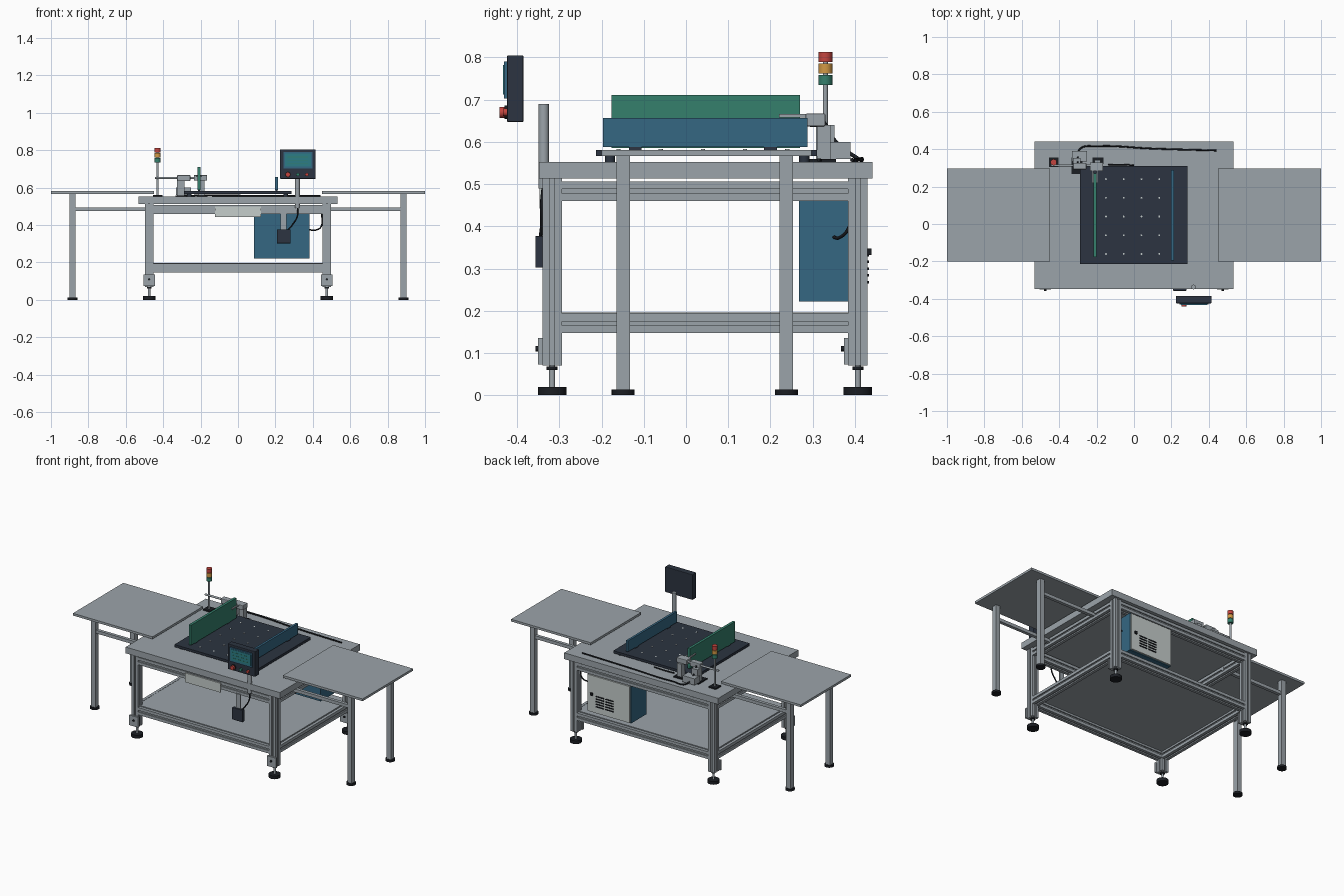
import bpy, bmesh, math
from mathutils import Vector, Matrix

if "Cube" in bpy.data.objects:
    bpy.data.objects.remove(bpy.data.objects["Cube"])


def mat(name, r, g, b):
    m = bpy.data.materials.new(name)
    m.diffuse_color = (r, g, b, 1)
    m.use_nodes = True
    m.node_tree.nodes["Principled BSDF"].inputs["Base Color"].default_value = m.diffuse_color
    return m


GREY = mat("steel grey", 0.33, 0.37, 0.40)
WHITE = mat("panel white", 0.56, 0.61, 0.60)
DARK = mat("dark slate", 0.025, 0.034, 0.052)
BLACK = mat("rubber black", 0.011, 0.013, 0.017)
BLUE = mat("cabinet blue", 0.035, 0.135, 0.225)
GREEN = mat("fence green", 0.035, 0.215, 0.15)
RED = mat("signal red", 0.55, 0.06, 0.05)
AMBER = mat("signal amber", 0.65, 0.32, 0.06)
TEAL = mat("screen teal", 0.025, 0.20, 0.24)


def finish(name, bm, material):
    bmesh.ops.recalc_face_normals(bm, faces=bm.faces[:])
    me = bpy.data.meshes.new(name)
    bm.to_mesh(me)
    bm.free()
    ob = bpy.data.objects.new(name, me)
    bpy.context.collection.objects.link(ob)
    me.materials.append(material)
    return ob


def box(name, x, y, z, material, bevel=0.0):
    """Box from (min, max) ranges."""
    bm = bmesh.new()
    size = [r[1] - r[0] for r in (x, y, z)]
    mid = [(r[1] + r[0]) / 2 for r in (x, y, z)]
    bmesh.ops.create_cube(bm, size=1, matrix=Matrix.Translation(mid) @ Matrix.Diagonal((*size, 1)))
    ob = finish(name, bm, material)
    if bevel:
        mod = ob.modifiers.new("edge", "BEVEL")
        mod.width, mod.segments = bevel, 2
    return ob


def rod(name, a, b, r, material, sides=24):
    """Cylinder between two points."""
    a, b = Vector(a), Vector(b)
    bm = bmesh.new()
    rot = (b - a).to_track_quat("Z", "Y").to_matrix().to_4x4()
    bmesh.ops.create_cone(bm, cap_ends=True, segments=sides, radius1=r, radius2=r,
                          depth=(b - a).length, matrix=Matrix.Translation((a + b) / 2) @ rot)
    for f in bm.faces:
        f.smooth = len(f.verts) == 4
    for e in bm.edges:
        e.smooth = all(len(f.verts) == 4 for f in e.link_faces)
    return finish(name, bm, material)


def extrusion(name, a, b, w=0.046):
    """Slotted square aluminium profile between two points."""
    a, b = Vector(a), Vector(b)
    h, s, d = w / 2, w * 0.11, w * 0.16
    side = [(h, -h), (h, -s), (h - d, -s), (h - d, s), (h, s)]
    bm = bmesh.new()
    vs = []
    for k in range(4):
        c, n = round(math.cos(k * math.pi / 2)), round(math.sin(k * math.pi / 2))
        vs += [bm.verts.new((c * p - n * q, n * p + c * q, 0)) for p, q in side]
    face = bm.faces.new(vs)
    out = bmesh.ops.extrude_face_region(bm, geom=[face])["geom"]
    bmesh.ops.translate(bm, vec=(0, 0, (b - a).length),
                        verts=[v for v in out if isinstance(v, bmesh.types.BMVert)])
    rot = (b - a).to_track_quat("Z", "Y").to_matrix().to_4x4()
    bm.transform(Matrix.Translation(a) @ rot)
    return finish(name, bm, GREY)


def cable(name, pts, r=0.004):
    cu = bpy.data.curves.new(name, "CURVE")
    cu.dimensions = "3D"
    cu.bevel_depth, cu.bevel_resolution, cu.resolution_u = r, 2, 6
    cu.use_fill_caps = True
    sp = cu.splines.new("BEZIER")
    sp.bezier_points.add(len(pts) - 1)
    for bp, p in zip(sp.bezier_points, pts):
        bp.co = p
        bp.handle_left_type = bp.handle_right_type = "AUTO"
    ob = bpy.data.objects.new(name, cu)
    bpy.context.collection.objects.link(ob)
    cu.materials.append(BLACK)


# Main frame: legs, levelling feet, brackets, rails
LX, YF, YB = 0.475, -0.317, 0.407
for x in (-LX, LX):
    for y in (YF, YB):
        extrusion("frame_leg", (x, y, 0.07), (x, y, 0.513))
        rod("foot_pad", (x, y, 0), (x, y, 0.02), 0.034, BLACK)
        rod("foot_stem", (x, y, 0.02), (x, y, 0.07), 0.007, GREY)
        rod("foot_nut", (x, y, 0.06), (x, y, 0.068), 0.013, BLACK, 6)
        box("foot_bracket", (x - 0.031, x + 0.031), (y - 0.033, y - 0.022), (0.073, 0.136), GREY)
        rod("bracket_bolt", (x, y - 0.04, 0.11), (x, y - 0.032, 0.11), 0.006, BLACK, 12)
    for z in (0.170, 0.483):
        extrusion("side_rail", (x, YF + 0.023, z), (x, YB - 0.023, z))
for y in (YF, YB):
    for z in (0.170, 0.483):
        extrusion("long_rail", (-LX + 0.023, y, z), (LX - 0.023, y, z))
box("lower_shelf", (-0.475, 0.475), (-0.317, 0.407), (0.187, 0.196), GREY)
box("table_top", (-0.532, 0.532), (-0.348, 0.442), (0.513, 0.552), GREY)
box("front_plate", (-0.122, 0.122), (-0.347, -0.34), (0.442, 0.5), WHITE)

# Side tables
for s in (-1, 1):
    box("side_table_top", sorted((s * 0.45, s * 1.0)), (-0.2, 0.297), (0.567, 0.581), GREY)
    for y in (-0.149, 0.238):
        box("side_table_leg", (s * 0.885 - 0.015, s * 0.885 + 0.015), (y - 0.016, y + 0.016),
            (0.012, 0.567), GREY)
        rod("side_table_foot", (s * 0.885, y, 0), (s * 0.885, y, 0.013), 0.027, BLACK)
        box("side_table_rail", sorted((s * 0.45, s * 0.871)), (y - 0.01, y + 0.01),
            (0.475, 0.495), GREY)

# Work plate with transfer balls
box("work_plate", (-0.29, 0.285), (-0.213, 0.31), (0.566, 0.581), DARK)
for x in (-0.26, 0.255):
    for y in (-0.18, 0.28):
        rod("plate_standoff", (x, y, 0.552), (x, y, 0.566), 0.012, DARK)
for i in range(4):
    for j in range(5):
        x, y = -0.15 + i * 0.095, -0.16 + j * 0.1
        rod("transfer_ball", (x, y, 0.581), (x, y, 0.583), 0.005, WHITE, 10)

# Fences
box("green_fence", (-0.216, -0.2), (-0.177, 0.27), (0.586, 0.711), GREEN)
box("blue_fence", (0.199, 0.213), (-0.196, 0.288), (0.588, 0.656), BLUE)
for x, y0, y1 in ((-0.208, -0.12, 0.2), (0.206, -0.12, 0.2)):
    for y in (y0, y1):
        box("fence_foot", (x - 0.006, x + 0.006), (y - 0.015, y + 0.015), (0.581, 0.589), DARK)

# Signal tower
TX, TY = -0.43, 0.33
box("tower_base", (TX - 0.025, TX + 0.025), (TY - 0.025, TY + 0.025), (0.552, 0.56), BLACK)
rod("tower_pole", (TX, TY, 0.56), (TX, TY, 0.812), 0.006, GREY)
for z, m in ((0.735, GREEN), (0.762, AMBER), (0.789, RED)):
    rod("signal_lamp", (TX, TY, z), (TX, TY, z + 0.024), 0.0165, m)

# Fence actuator
box("actuator_base", (-0.335, -0.275), (0.268, 0.355), (0.552, 0.559), BLACK)
box("actuator_column", (-0.325, -0.285), (0.308, 0.352), (0.559, 0.64), GREY)
box("actuator_motor", (-0.332, -0.25), (0.335, 0.39), (0.56, 0.6), GREY)
box("actuator_body", (-0.325, -0.255), (0.292, 0.327), (0.635, 0.667), GREY, 0.004)
rod("slide_rod", (-0.445, 0.313, 0.652), (-0.165, 0.313, 0.652), 0.006, GREY)
box("slide_carriage", (-0.235, -0.165), (0.283, 0.33), (0.637, 0.667), GREY, 0.003)
box("second_base", (-0.222, -0.162), (0.32, 0.355), (0.552, 0.559), BLACK)
box("second_column", (-0.21, -0.178), (0.31, 0.342), (0.559, 0.64), GREY)
for x in (-0.224, -0.2):
    box("fence_arm", (x, x + 0.008) if x > -0.21 else (x, x + 0.007),
        (0.22, 0.284), (0.658, 0.666), GREY)
cable("actuator_cable", [(-0.3, 0.325, 0.65), (-0.3, 0.355, 0.6), (-0.285, 0.405, 0.562),
                         (-0.2, 0.416, 0.56), (0.1, 0.403, 0.557), (0.44, 0.393, 0.557)], 0.0045)
cable("plate_cable", [(-0.14, 0.316, 0.557), (-0.08, 0.318, 0.557), (0.0, 0.314, 0.557)])

# Control panel on a post
rod("panel_post", (0.318, -0.337, 0.49), (0.318, -0.337, 0.69), 0.0125, GREY)
box("panel_case", (0.225, 0.415), (-0.424, -0.385), (0.647, 0.805), DARK, 0.003)
box("panel_screen", (0.243, 0.397), (-0.431, -0.424), (0.703, 0.79), BLUE)
box("screen_window", (0.25, 0.39), (-0.433, -0.431), (0.712, 0.782), TEAL)
for k in range(3):
    box("screen_row", (0.265, 0.375), (-0.434, -0.433), (0.726 + k * 0.018, 0.73 + k * 0.018), GREEN)
rod("stop_collar", (0.267, -0.43, 0.67), (0.267, -0.424, 0.67), 0.016, BLACK)
rod("stop_button", (0.267, -0.442, 0.67), (0.267, -0.43, 0.67), 0.013, RED)
for x, m in ((0.32, GREEN), (0.368, RED)):
    rod("push_button", (x, -0.434, 0.67), (x, -0.424, 0.67), 0.009, m)

# Pedal box hanging at the front
box("switch_hanger", (0.228, 0.258), (-0.346, -0.339), (0.37, 0.465), GREY)
box("switch_box", (0.209, 0.281), (-0.357, -0.338), (0.302, 0.377), DARK, 0.002)
cable("switch_cable", [(0.318, -0.338, 0.495), (0.318, -0.342, 0.45), (0.29, -0.342, 0.4),
                       (0.268, -0.345, 0.374)])

# Electrical cabinet
box("cabinet", (0.085, 0.383), (0.268, 0.42), (0.222, 0.46), BLUE)
box("cabinet_door", (0.09, 0.378), (0.42, 0.43), (0.227, 0.455), WHITE)
box("door_latch", (0.342, 0.356), (0.43, 0.439), (0.332, 0.348), BLACK)
for i in range(2):
    for k in range(5):
        x, z = 0.2 + i * 0.065, 0.265 + k * 0.016
        box("vent_slot", (x, x + 0.055), (0.43, 0.434), (z, z + 0.006), BLACK)
cable("cabinet_cable", [(0.38, 0.35, 0.374), (0.42, 0.365, 0.374), (0.446, 0.385, 0.395),
                        (0.448, 0.4, 0.46)])
